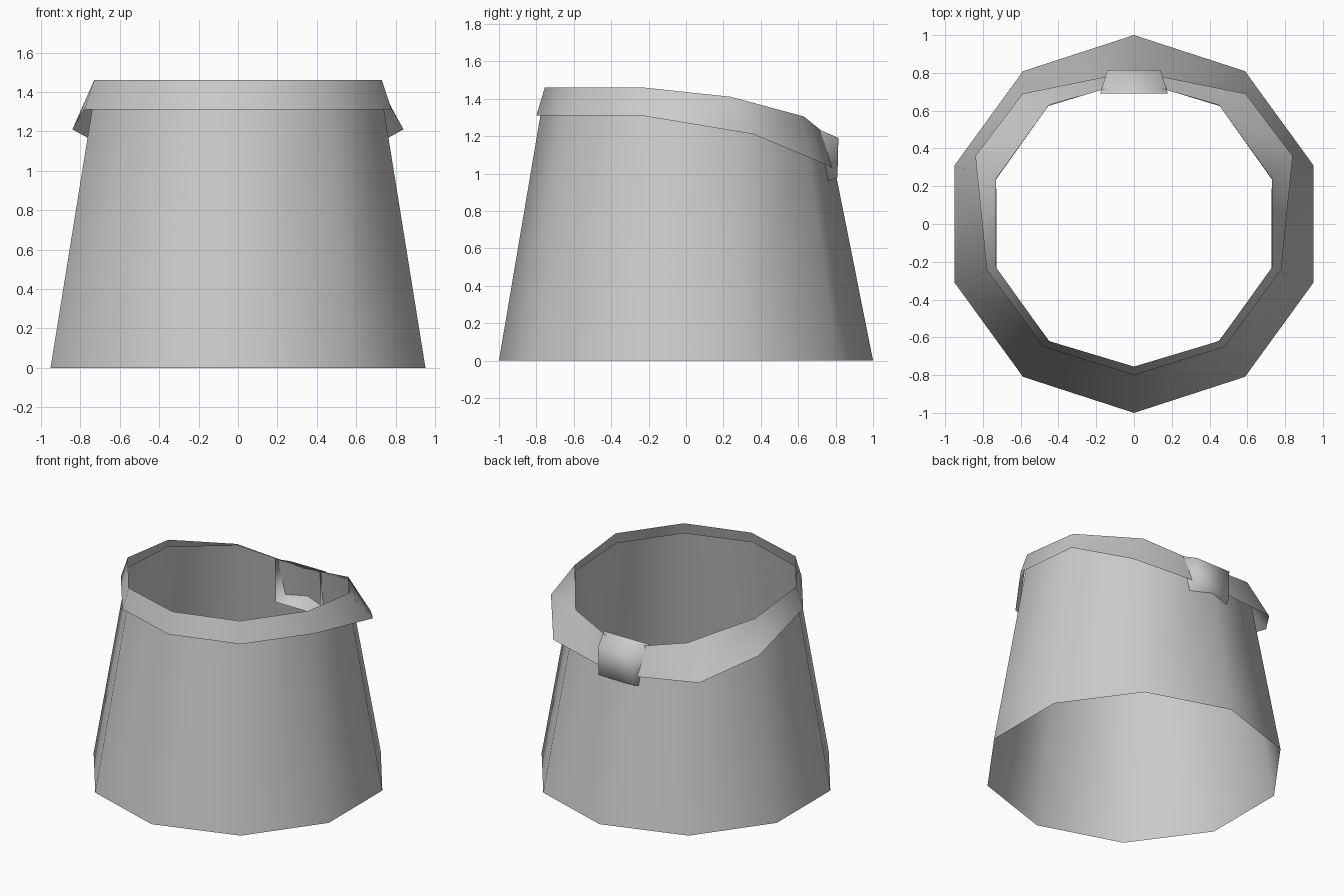
import bpy, bmesh, math

cube = bpy.data.objects.get("Cube")
if cube:
    bpy.data.objects.remove(cube, do_unlink=True)

grey = bpy.data.materials.new("plain_grey")
grey.use_nodes = True
grey.diffuse_color = (0.6, 0.6, 0.6, 1)
grey.node_tree.nodes["Principled BSDF"].inputs["Base Color"].default_value = (0.6, 0.6, 0.6, 1)


def full_ring(half):
    """Mirror six points (front to back on the +x side) into a ring of ten."""
    return half + [(-x, y, z) for x, y, z in half[-2:0:-1]]


def loft(name, rings, cap=False):
    """Skin closed rings of equal length; optionally close the last one."""
    bm = bmesh.new()
    loops = [[bm.verts.new(p) for p in ring] for ring in rings]
    n = len(loops[0])
    for low, high in zip(loops, loops[1:]):
        for i in range(n):
            j = (i + 1) % n
            bm.faces.new((low[i], low[j], high[j], high[i]))
    if cap:
        bm.faces.new(loops[-1])
    mesh = bpy.data.meshes.new(name)
    bm.to_mesh(mesh)
    bm.free()
    mesh.materials.append(grey)
    for face in mesh.polygons:
        face.use_smooth = True
    obj = bpy.data.objects.new(name, mesh)
    bpy.context.collection.objects.link(obj)
    return obj


def around(i, radius, z):
    a = math.radians(36 * i - 90)
    return (radius * math.cos(a), radius * math.sin(a), z)


# Tapered ten-sided sleeve, its rim dipping towards the back
rim = [(0.765, 1.39), (0.765, 1.39), (0.765, 1.39),
       (0.767, 1.365), (0.772, 1.295), (0.762, 1.195)]
loft("sleeve_wall", [
    full_ring([around(i, 1, 0) for i in range(6)]),
    full_ring([around(i, r, z) for i, (r, z) in enumerate(rim)]),
])

# Folded collar flaring outwards at the back
loft("collar", [
    full_ring([(0, -0.80, 1.31), (0.48, -0.65, 1.31), (0.78, -0.24, 1.31),
               (0.84, 0.36, 1.21), (0.59, 0.69, 1.072), (0, 0.81, 1.02)]),
    full_ring([(0, -0.755, 1.46), (0.45, -0.62, 1.46), (0.73, -0.23, 1.46),
               (0.73, 0.24, 1.41), (0.45, 0.63, 1.305), (0, 0.76, 1.20)]),
])

# Clasp: a tapered box across the back of the collar, open inwards
loft("back_clasp", [
    [(-0.18, 0.69, 0.93), (0.18, 0.69, 0.93), (0.18, 0.69, 1.245), (-0.18, 0.69, 1.245)],
    [(-0.14, 0.81, 0.98), (0.14, 0.81, 0.98), (0.14, 0.815, 1.19), (-0.14, 0.815, 1.19)],
], cap=True)
